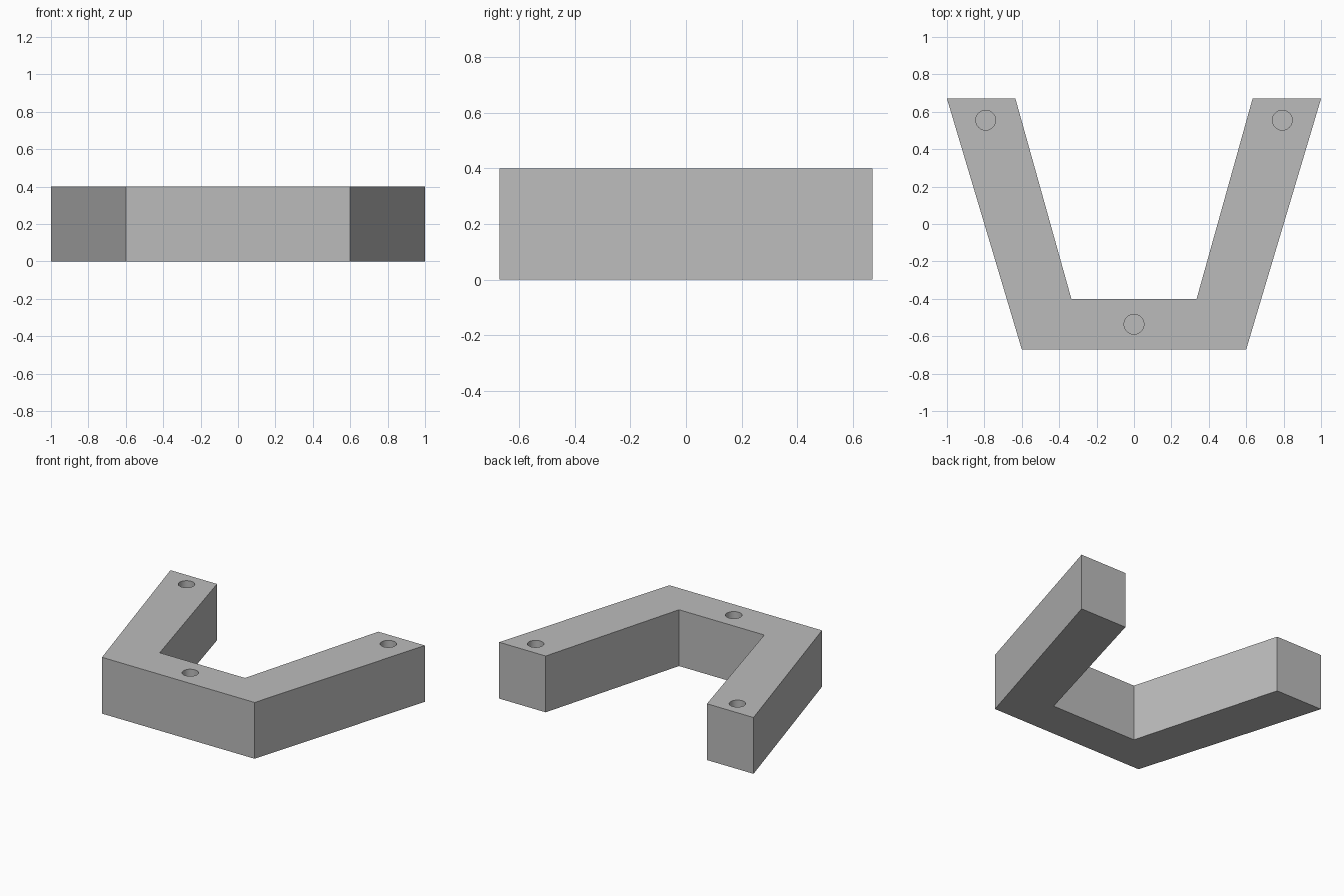
import bpy
import bmesh

HEIGHT = 0.4
HOLE_RADIUS = 0.053
HOLE_DEPTH = 0.2

default_cube = bpy.data.objects.get("Cube")
if default_cube:
    bpy.data.objects.remove(default_cube, do_unlink=True)

# Single plain grey material
grey = bpy.data.materials.new("plain grey")
grey.use_nodes = True
colour = (0.5, 0.5, 0.5, 1)
grey.diffuse_color = colour
grey.node_tree.nodes["Principled BSDF"].inputs["Base Color"].default_value = colour

# Bracket body: half outline mirrored across x, then extruded upward
half = [(0.6, -0.67), (1.0, 0.67), (0.634, 0.67), (0.335, -0.4)]
outline = half + [(-x, y) for x, y in reversed(half)]
bm = bmesh.new()
base = bm.faces.new([bm.verts.new((x, y, 0)) for x, y in outline])
walls = bmesh.ops.extrude_face_region(bm, geom=[base])
top_verts = [g for g in walls["geom"] if isinstance(g, bmesh.types.BMVert)]
bmesh.ops.translate(bm, vec=(0, 0, HEIGHT), verts=top_verts)
bmesh.ops.recalc_face_normals(bm, faces=bm.faces)
mesh = bpy.data.meshes.new("bracket")
bm.to_mesh(mesh)
bm.free()
mesh.materials.append(grey)
bracket = bpy.data.objects.new("bracket", mesh)
bpy.context.collection.objects.link(bracket)
bpy.context.view_layer.objects.active = bracket

# Blind screw holes in the two arm ends and the middle of the crossbar
for x, y in [(-0.793, 0.555), (0.793, 0.555), (0, -0.536)]:
    bpy.ops.mesh.primitive_cylinder_add(
        vertices=48, radius=HOLE_RADIUS, depth=2 * HOLE_DEPTH,
        location=(x, y, HEIGHT))
    cutter = bpy.context.object
    cutter.name = "hole_cutter"
    cutter.hide_render = True
    cutter.data.materials.append(grey)
    bpy.context.view_layer.objects.active = bracket
    cut = bracket.modifiers.new("hole", "BOOLEAN")
    cut.operation = "DIFFERENCE"
    cut.solver = "EXACT"
    cut.object = cutter
    bpy.ops.object.modifier_apply(modifier=cut.name)
    bpy.data.objects.remove(cutter, do_unlink=True)

# Smooth hole walls, sharp body edges
bpy.ops.object.select_all(action="DESELECT")
bracket.select_set(True)
bpy.context.view_layer.objects.active = bracket
bpy.ops.object.shade_smooth_by_angle()
